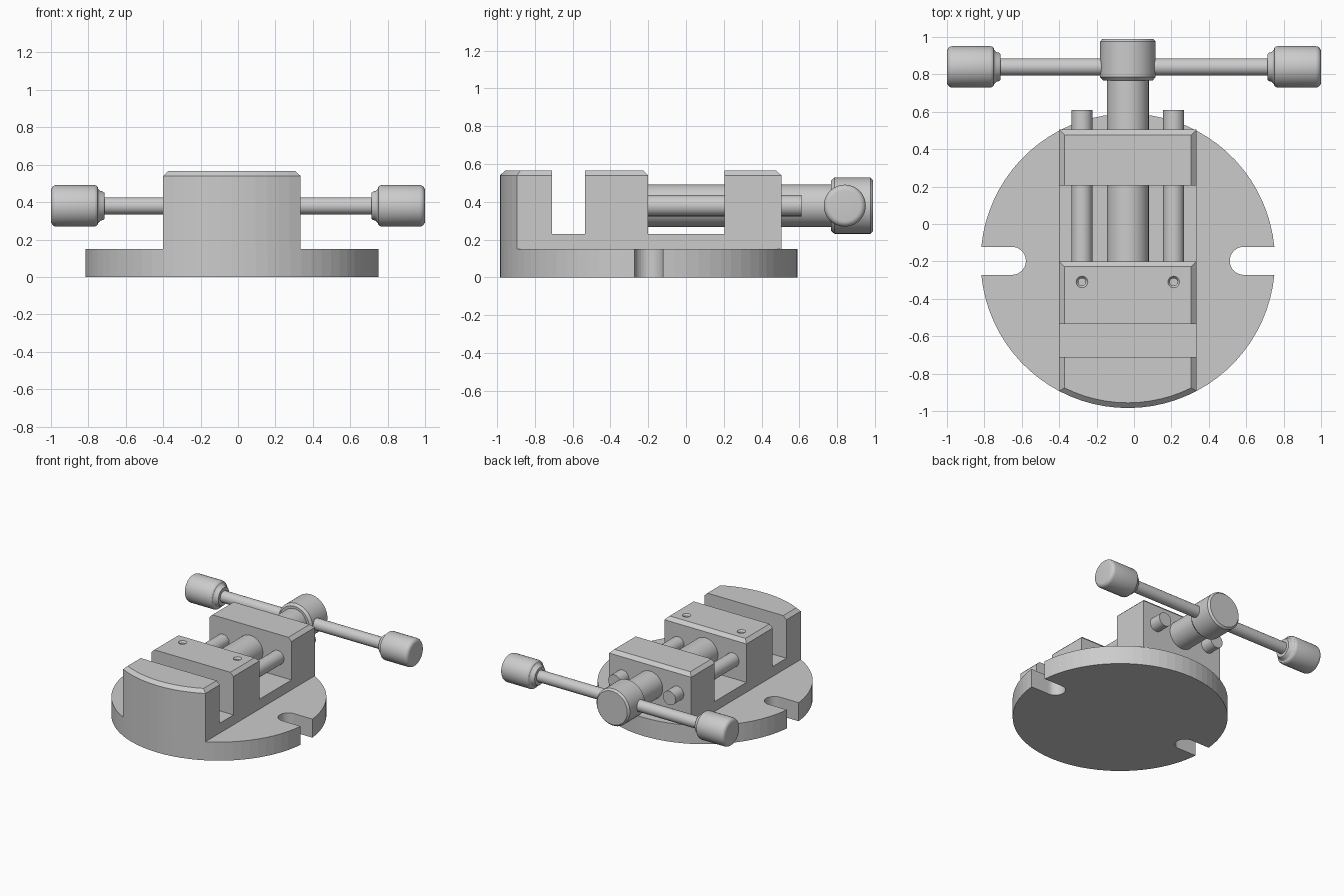
import bpy, bmesh
from math import pi, sin, cos, asin, sqrt, radians

if "Cube" in bpy.data.objects:
    bpy.data.objects.remove(bpy.data.objects["Cube"])

CX, CY = -0.033, -0.197      # centre of the round base
R, HALF = 0.787, 0.367       # base radius, half width of the body
AXIS_Z = 0.38                # height of screw, rods and handle


def loft(name, rings, smooth=None):
    """Skin a stack of equal-length rings and cap both ends."""
    bm = bmesh.new()
    rows = [[bm.verts.new(p) for p in ring] for ring in rings]
    n = len(rows[0])
    for a, b in zip(rows, rows[1:]):
        for i in range(n):
            j = (i + 1) % n
            bm.faces.new((a[i], a[j], b[j], b[i]))
    bm.faces.new(rows[0][::-1])
    bm.faces.new(rows[-1])
    bmesh.ops.recalc_face_normals(bm, faces=bm.faces[:])
    me = bpy.data.meshes.new(name)
    bm.to_mesh(me)
    bm.free()
    if smooth:
        me.shade_smooth()
        me.set_sharp_from_angle(angle=radians(smooth))
    ob = bpy.data.objects.new(name, me)
    bpy.context.collection.objects.link(ob)
    return ob


def lathe(name, profile, axis, centre, seg=48):
    """Revolve (position, radius) pairs about a line along axis."""
    cx, cy, cz = centre
    rings = []
    for t, r in profile:
        ring = []
        for i in range(seg):
            u, v = r * cos(2 * pi * i / seg), r * sin(2 * pi * i / seg)
            ring.append({'x': (t, cy + u, cz + v), 'y': (cx + u, t, cz + v),
                         'z': (cx + u, cy + v, t)}[axis])
        rings.append(ring)
    return loft(name, rings, 30)


def arc(x, y, r, a0, a1, n):
    return [(x + r * cos(a0 + (a1 - a0) * i / n),
             y + r * sin(a0 + (a1 - a0) * i / n)) for i in range(n + 1)]


def at(outline, z):
    return [(x, y, z) for x, y in outline]


def round_front(r, half, back):
    """Body outline whose front follows the base circle."""
    a = asin(half / r)
    return (arc(CX, CY, r, -pi / 2 - a, -pi / 2 + a, 12)
            + [(CX + half, back), (CX - half, back)])


def rect(half, y0, y1):
    return [(CX - half, y0), (CX + half, y0), (CX + half, y1), (CX - half, y1)]


# Round base with two open mounting slots
S, SX = 0.075, 0.62
a = asin(S / R)
outline = (arc(CX, CY, R, a, pi - a, 36)
           + arc(CX - SX, CY, S, pi / 2, -pi / 2, 16)
           + arc(CX, CY, R, pi + a, 2 * pi - a, 36)
           + arc(CX + SX, CY, S, -pi / 2, -3 * pi / 2, 16))
loft("round_base", [at(outline, 0), at(outline, 0.15)])

# Bed and chamfered jaws
TOP, EDGE, C = 0.567, 0.54, 0.028
bed = round_front(R, HALF, 0.505)
loft("bed", [at(bed, 0.148), at(bed, 0.23)])
front = round_front(R, HALF, -0.71)
loft("fixed_front_jaw", [at(front, 0.228), at(front, EDGE),
                         at(round_front(R - C, HALF - C, -0.71), TOP)])


def jaw(name, y0, y1):
    box = rect(HALF, y0, y1)
    return loft(name, [at(box, 0.228), at(box, EDGE),
                       at(rect(HALF - C, y0, y1 - C), TOP)])


sliding = jaw("sliding_jaw", -0.535, -0.20)
jaw("rear_block", 0.205, 0.505)

# Guide rods, and set-screw holes above them in the sliding jaw
for side, x in (("left", CX - 0.245), ("right", CX + 0.245)):
    lathe("guide_rod_" + side, [(-0.3, 0.056), (0.61, 0.056)], 'y', (x, 0, AXIS_Z))
    cutter = lathe("hole_cutter_" + side,
                   [(0.48, 0.02), (0.552, 0.02), (0.567, 0.031), (0.6, 0.031)],
                   'z', (x, -0.31, 0), 24)
    cutter.hide_render = True
    cutter.hide_set(True)
    mod = sliding.modifiers.new("set_screw_hole", 'BOOLEAN')
    mod.operation = 'DIFFERENCE'
    mod.solver = 'EXACT'
    mod.object = cutter

# Lead screw with its head
lathe("lead_screw", [(-0.3, 0.112), (0.8, 0.112)], 'y', (CX, 0, AXIS_Z))
lathe("screw_head", [(0.767, 0.132), (0.785, 0.149), (0.975, 0.149), (0.99, 0.135)],
      'y', (CX, 0, AXIS_Z))

# Cross handle with a rounded knob on each end
HY = 0.84
lathe("handle_bar", [(-0.75, 0.046), (0.75, 0.046)], 'x', (0, HY, AXIS_Z), 32)
knob = [(0.715, 0.070), (0.722, 0.076), (0.735, 0.079), (0.747, 0.090)]
knob += [(0.769 - 0.022 * cos(t), 0.090 + 0.021 * sin(t)) for t in (pi / 6, pi / 3, pi / 2)]
knob += [(0.97 + 0.03 * sin(t), 0.081 + 0.03 * cos(t))
         for t in [i * pi / 10 for i in range(6)]]
for side, s in (("left", -1), ("right", 1)):
    lathe("handle_knob_" + side, [(s * x, r) for x, r in knob], 'x', (0, HY, AXIS_Z))
